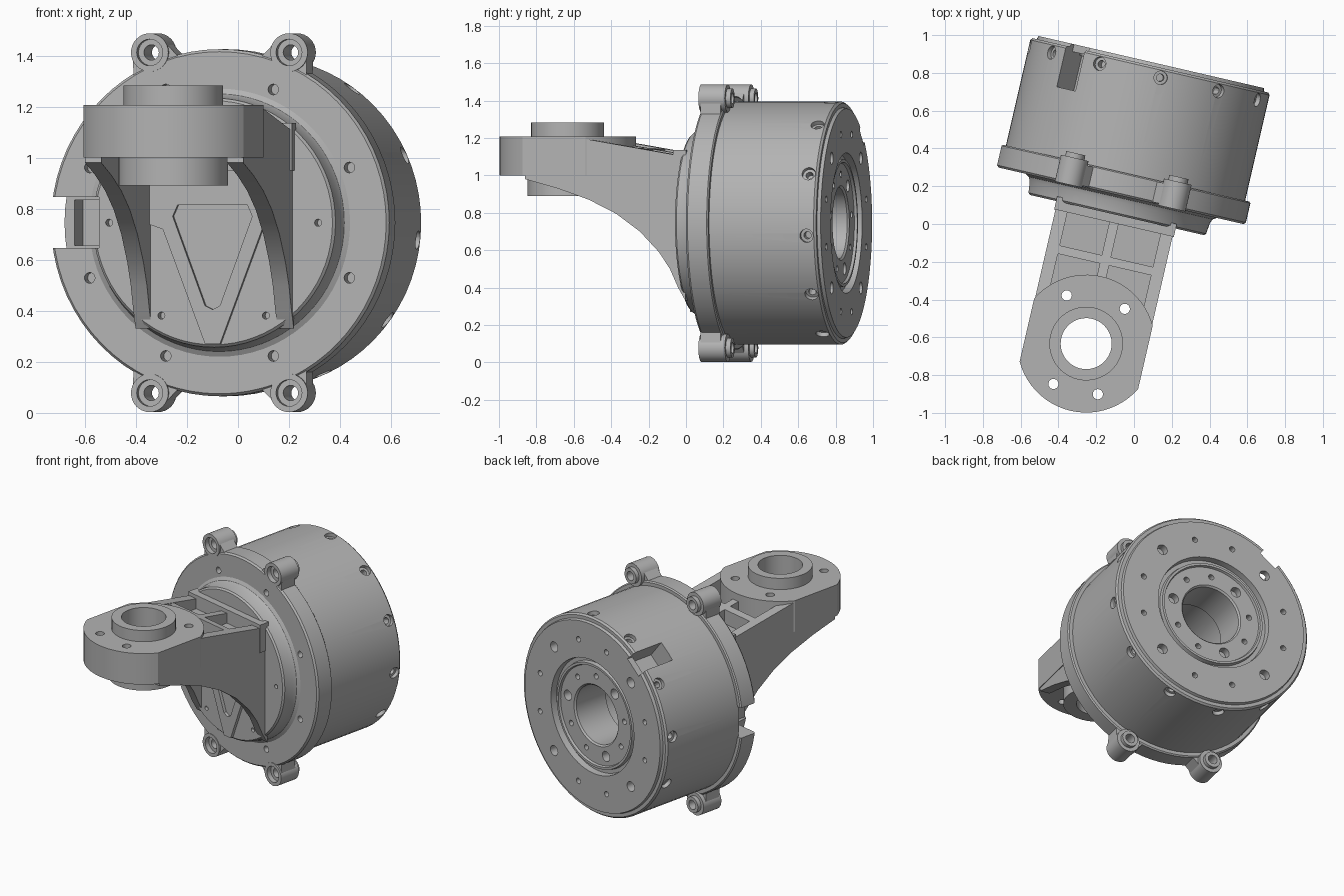
import bpy, bmesh
from math import sin, cos, pi, radians
from mathutils import Matrix, Vector

cube = bpy.data.objects.get("Cube")
if cube:
    bpy.data.objects.remove(cube)

grey = bpy.data.materials.new("machined_grey")
grey.use_nodes = True
COLOUR = (0.45, 0.45, 0.45, 1)
grey.diffuse_color = COLOUR
grey.node_tree.nodes["Principled BSDF"].inputs["Base Color"].default_value = COLOUR

ZC = 0.745                                    # height of the motor axis
PLACE = Matrix.Translation((-0.107, 0, 0)) @ Matrix.Rotation(radians(-13), 4, 'Z')
AXLE = Matrix.Rotation(pi / 2, 4, 'X')


def polar(r, deg, y=0.0):
    a = radians(deg)
    return Vector((r * cos(a), y, ZC + r * sin(a)))


def cyl(bm, centre, r, depth, turn=Matrix(), seg=20):
    bmesh.ops.create_cone(bm, cap_ends=True, segments=seg, radius1=r, radius2=r,
                          depth=depth, matrix=Matrix.Translation(centre) @ turn)


def box(bm, lo, hi, turn=Matrix()):
    lo, hi = Vector(lo), Vector(hi)
    size = Matrix.Diagonal((*(hi - lo), 1))
    bmesh.ops.create_cube(bm, size=1, matrix=turn @ Matrix.Translation((lo + hi) / 2) @ size)


def prism(bm, points, along):
    # extrude a flat outline by a vector
    face = bm.faces.new([bm.verts.new(p) for p in points])
    out = bmesh.ops.extrude_face_region(bm, geom=[face], use_keep_orig=True)
    bmesh.ops.translate(bm, vec=along,
                        verts=[v for v in out["geom"] if isinstance(v, bmesh.types.BMVert)])


def lathe(bm, profile, seg=72):
    # spin (radius, y) points around the motor axis
    rings = [[bm.verts.new(polar(r, 360 * i / seg, y)) for i in range(seg)] for r, y in profile]
    for a, b in zip(rings, rings[1:] + rings[:1]):
        for i in range(seg):
            j = (i + 1) % seg
            bm.faces.new((a[i], a[j], b[j], b[i]))
    bmesh.ops.remove_doubles(bm, verts=bm.verts, dist=1e-5)


def finish(bm, name):
    bmesh.ops.recalc_face_normals(bm, faces=bm.faces)
    mesh = bpy.data.meshes.new(name)
    bm.to_mesh(mesh)
    bm.free()
    mesh.materials.append(grey)
    obj = bpy.data.objects.new(name, mesh)
    bpy.context.collection.objects.link(obj)
    obj.matrix_world = PLACE
    return obj


def combine(target, bm, op):
    tool = finish(bm, "tool")
    tool.hide_render = True
    bpy.context.view_layer.update()
    mod = target.modifiers.new("bool", 'BOOLEAN')
    mod.operation, mod.object, mod.solver, mod.use_self = op, tool, 'EXACT', True
    bpy.context.view_layer.objects.active = target
    bpy.ops.object.modifier_apply(modifier=mod.name)
    bpy.data.objects.remove(tool)


# Motor housing with stepped back face, ring groove and bore
bm = bmesh.new()
lathe(bm, [(0.22, 0.27), (0.65, 0.27), (0.65, 0.85), (0.64, 0.862), (0.618, 0.862),
           (0.612, 0.88), (0.375, 0.88), (0.37, 0.84), (0.345, 0.84), (0.34, 0.865),
           (0.325, 0.865), (0.32, 0.85), (0.2, 0.85), (0.19, 0.84), (0.19, 0.6), (0.22, 0.6)])
housing = finish(bm, "motor_housing")
bm = bmesh.new()
for k in range(12):
    # radial screw holes, then back face holes
    a = 24 + 30 * k
    turn = Matrix.Rotation(radians(-a), 4, 'Y') @ Matrix.Rotation(pi / 2, 4, 'Y')
    cyl(bm, polar(0.65, a, 0.81), 0.036, 0.05, turn)
    cyl(bm, polar(0.63, a, 0.81), 0.02, 0.1, turn, 12)
    cyl(bm, polar(0.49, 15 + 30 * k, 0.88), 0.033 if k % 3 == 1 else 0.018, 0.1, AXLE)
for k in range(9):
    cyl(bm, polar(0.26, 10 + 40 * k, 0.85), 0.033 if k % 3 == 0 else 0.018, 0.1, AXLE)
slot_turn = Matrix.Translation((0, 0, ZC)) @ Matrix.Rotation(radians(-129), 4, 'Y')
box(bm, (0.5, 0.64, -0.065), (0.75, 0.84, 0.065), slot_turn)
box(bm, (0.585, 0.8, -0.065), (0.75, 0.95, 0.065), slot_turn)
box(bm, (-0.61, 0.2, ZC - 0.09), (-0.5, 0.42, ZC + 0.09))
combine(housing, bm, 'DIFFERENCE')

# Front flange with raised mounting disc
bm = bmesh.new()
lathe(bm, [(0, 0.277), (0.672, 0.277), (0.68, 0.27), (0.68, 0.165), (0.67, 0.154),
           (0.525, 0.154), (0.505, 0.142), (0.495, 0.12), (0.488, 0.06), (0.478, 0.05), (0, 0.05)])
flange = finish(bm, "front_flange")
EARS = [(sx * 0.28, ZC + sz * 0.667) for sx in (-1, 1) for sz in (-1, 1)]
for x, z in EARS:
    bm = bmesh.new()
    cyl(bm, (x, 0.222, z), 0.075, 0.145, AXLE, 32)
    cyl(bm, (x, 0.3, z), 0.052, 0.04, AXLE, 24)
    out = Vector((x, 0, z - ZC)).normalized()
    side = Vector((out.z, 0, -out.x))
    mid = Vector((x, 0.16, z))
    prism(bm, [mid + side * 0.075, mid - side * 0.075, mid - out * 0.09 - side * 0.11,
               mid - out * 0.09 + side * 0.11], (0, 0.11, 0))
    combine(flange, bm, 'UNION')
bm = bmesh.new()
for x, z in EARS:
    cyl(bm, (x, 0.22, z), 0.03, 0.4, AXLE)
    cyl(bm, (x, 0.14, z), 0.052, 0.08, AXLE, 24)
for k in range(8):
    cyl(bm, polar(0.565, 22.5 + 45 * k, 0.16), 0.021, 0.1, AXLE)
for k in range(6):
    cyl(bm, polar(0.42, 60 * k, 0.06), 0.014, 0.08, AXLE, 12)
box(bm, (-0.8, 0.0, ZC - 0.1), (-0.46, 0.4, ZC + 0.1))
combine(flange, bm, 'DIFFERENCE')

# Arm web with four pockets on its sloping top
HUB_Y = -0.65
bm = bmesh.new()
prism(bm, [(-0.3, y, z) for y, z in
           [(-0.55, 1.0), (0.07, 1.0), (0.07, 1.1), (-0.51, 1.195)]], (0.6, 0, 0))
arm = finish(bm, "output_arm")
bm = bmesh.new()
for s in (-1, 1):
    for y0, y1 in ((-0.45, -0.22), (-0.175, 0.03)):
        xa, xb = sorted((s * 0.025, s * 0.265))
        box(bm, (xa, y0, 1.045), (xb, y1, 1.4))
combine(arm, bm, 'DIFFERENCE')

# Curved side walls
WALL = [(-0.8, 1.2), (-0.51, 1.2), (0.07, 1.1), (0.07, 0.33), (0.03, 0.4), (-0.015, 0.5),
        (-0.075, 0.59), (-0.18, 0.7), (-0.31, 0.795), (-0.46, 0.87), (-0.63, 0.93), (-0.81, 0.98)]
for x in (-0.318, 0.253):
    bm = bmesh.new()
    prism(bm, [(x, y, z) for y, z in WALL], (0.065, 0, 0))
    combine(arm, bm, 'UNION')

# Clipped round hub, bosses and root block
bm = bmesh.new()
hub = [(0.365 * cos(2 * pi * i / 64), 0.365 * sin(2 * pi * i / 64)) for i in range(64)]
prism(bm, [(max(-0.322, min(0.322, x)), HUB_Y + y, 1.0) for x, y in hub], (0, 0, 0.207))
combine(arm, bm, 'UNION')
for r, z0, z1 in ((0.195, 1.1, 1.282), (0.215, 0.89, 1.1)):
    bm = bmesh.new()
    cyl(bm, (0, HUB_Y, (z0 + z1) / 2), r, z1 - z0, seg=48)
    combine(arm, bm, 'UNION')
bm = bmesh.new()
box(bm, (-0.325, 0.005, 0.95), (0.325, 0.075, 1.135))
combine(arm, bm, 'UNION')
bm = bmesh.new()
cyl(bm, (0, HUB_Y, 1.1), 0.135, 0.8, seg=48)
for deg in (55, 125, -64, -116):
    cyl(bm, (0.275 * cos(radians(deg)), HUB_Y + 0.275 * sin(radians(deg)), 1.1), 0.027, 0.6)
combine(arm, bm, 'DIFFERENCE')

# Raised V-shaped rib plate with a triangular pocket
bm = bmesh.new()
prism(bm, [(x, 0.03, z) for x, z in
           [(-0.03, 0.27), (0.03, 0.27), (0.2, 0.72), (0.26, 0.74), (0.26, 1.02),
            (-0.26, 1.02), (-0.26, 0.74), (-0.2, 0.72)]], (0, 0.03, 0))
rib = finish(bm, "rib_plate")
bm = bmesh.new()
prism(bm, [(x, 0.0, z) for x, z in
           [(-0.03, 0.42), (0, 0.405), (0.03, 0.42), (0.16, 0.77), (0.14, 0.815),
            (-0.14, 0.815), (-0.16, 0.77)]], (0, 0.1, 0))
combine(rib, bm, 'DIFFERENCE')

# Smooth round surfaces, keep machined edges sharp
for obj in (housing, flange, arm, rib):
    bpy.ops.object.select_all(action='DESELECT')
    obj.select_set(True)
    bpy.context.view_layer.objects.active = obj
    bpy.ops.object.shade_smooth_by_angle(angle=radians(28))
